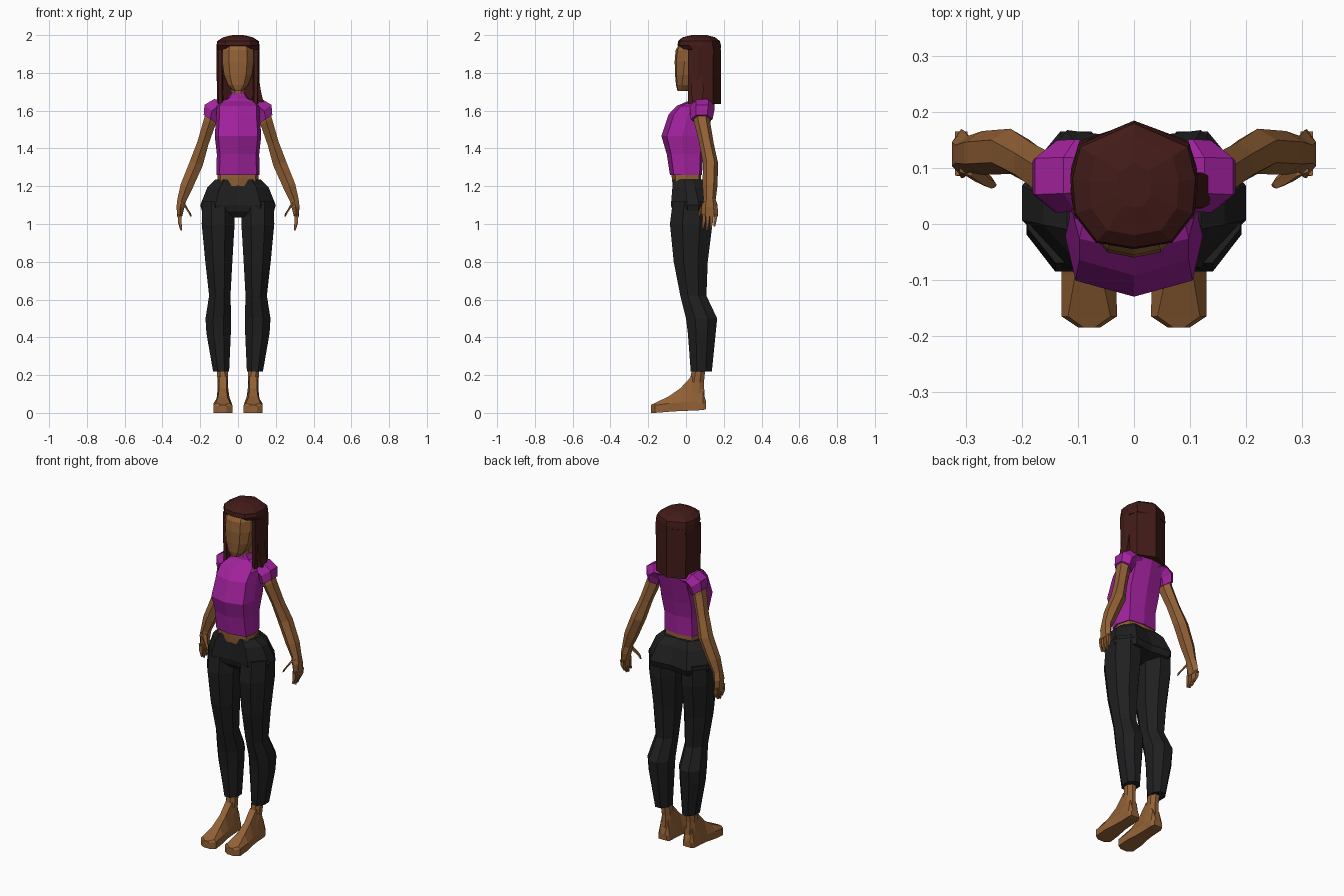
import bpy, bmesh
from math import cos, sin, radians, pi
from mathutils import Vector


def material(name, rgb):
    m = bpy.data.materials.new(name)
    m.diffuse_color = (*rgb, 1)
    return m


SKIN = material("skin", (0.29, 0.12, 0.037))
PURPLE = material("shirt", (0.36, 0.016, 0.34))
BLACK = material("trousers", (0.014, 0.014, 0.015))
BROWN = material("hair", (0.055, 0.011, 0.009))


def loft(name, rings, mat, mirror=False):
    """Skin a list of equal-length point rings, with closed ends."""
    bm = bmesh.new()
    vs = [[bm.verts.new(p) for p in r] for r in rings]
    n = len(vs[0])
    for a, b in zip(vs, vs[1:]):
        for i in range(n):
            j = (i + 1) % n
            bm.faces.new((a[i], a[j], b[j], b[i]))
    bm.faces.new(vs[0][::-1])
    bm.faces.new(vs[-1])
    bmesh.ops.recalc_face_normals(bm, faces=bm.faces)
    me = bpy.data.meshes.new(name)
    bm.to_mesh(me)
    bm.free()
    me.materials.append(mat)
    ob = bpy.data.objects.new(name, me)
    bpy.context.collection.objects.link(ob)
    if mirror:
        ob.modifiers.new("mirror", 'MIRROR')
    return ob


def sym(half):
    """Complete a half outline that starts and ends on the centre line."""
    return half + [(-x, y) for x, y in half[-2:0:-1]]


def ngon(n):
    s = 1 / cos(pi / n)
    return [(s * cos(2 * pi * (i + .5) / n), s * sin(2 * pi * (i + .5) / n)) for i in range(n)]


def box_rings(shape, specs):
    """Level rings fitted into (z, x0, x1, y0, y1)."""
    return [[((a + b) / 2 + (b - a) / 2 * u, (c + d) / 2 + (d - c) / 2 * v, z)
             for u, v in shape] for z, a, b, c, d in specs]


def body(name, shape, specs, mat):
    """Centred part from (z, half width, front y, back y)."""
    return loft(name, box_rings(shape, [(z, -w, w, c, d) for z, w, c, d in specs]), mat)


def tilted(shape, specs):
    """Rings from (x, y, z, rx, ry, tilt in degrees)."""
    return [[(x + rx * u * cos(radians(t)), y + ry * v, z + rx * u * sin(radians(t)))
             for u, v in shape] for x, y, z, rx, ry, t in specs]


TORSO = sym([(0, -1), (.85, -.76), (1, -.1), (.8, .85), (0, 1)])
HIP = sym([(0, -.88), (.6, -1), (1, -.3), (1, .2), (.6, 1), (0, .88)])
HEAD = sym([(0, -1), (.55, -.9), (.95, -.45), (1, .2), (.7, .8), (0, 1)])
CAP = sym([(0, -1), (.6, -.9), (.95, -.45), (1, .1), (.87, .62), (0, 1)])
OCT = ngon(8)
LIMB = ngon(6)

# shirt, with the collar rising round the neck
body("shirt", TORSO, [
    (1.26, .115, -.085, .085), (1.37, .112, -.102, .09), (1.465, .123, -.13, .11),
    (1.58, .115, -.092, .14), (1.625, .115, -.05, .15), (1.65, .1, .01, .152),
    (1.665, .055, .02, .14), (1.70, .034, .025, .10)], PURPLE)

# sleeves
loft("sleeve", tilted(LIMB, [
    (.147, .083, 1.555, .041, .05, 32), (.138, .085, 1.60, .05, .056, 38),
    (.105, .087, 1.625, .042, .056, 60), (.06, .087, 1.62, .03, .05, 75)]), PURPLE, True)

# bare waist
body("waist", TORSO, [(1.20, .112, -.07, .085), (1.24, .108, -.075, .08),
                      (1.28, .108, -.078, .08)], SKIN)

# trousers: hips and legs
body("trouser_hips", HIP, [
    (1.235, .12, -.066, .095), (1.195, .162, -.072, .13), (1.10, .2, -.08, .168),
    (1.065, .19, -.07, .155), (1.035, .04, -.03, .06)], BLACK)
loft("trouser_leg", box_rings(OCT, [
    (1.12, .02, .19, -.07, .14), (1.0, .018, .192, -.085, .14), (.80, .03, .173, -.065, .115),
    (.62, .04, .153, -.03, .108), (.50, .036, .172, .0, .165), (.42, .038, .167, .01, .157),
    (.22, .047, .132, .025, .137)]), BLACK, True)

# ankles and feet
loft("ankle", box_rings(OCT, [
    (.26, .053, .115, .035, .105), (.16, .053, .108, .02, .095), (.05, .05, .112, -.02, .1)]),
    SKIN, True)


def foot_section(y, x0, x1, edge, top, inset, sole):
    return [(x0, y, sole), (x1, y, sole), (x1, y, edge), (x1 - inset, y, top),
            (x0 + inset, y, top), (x0, y, edge)]


foot = [foot_section(*s) for s in [
    (.107, .055, .108, .045, .055, .01, .02), (.09, .045, .115, .05, .12, .012, .015),
    (.03, .045, .115, .06, .195, .015, .012), (-.03, .042, .12, .055, .13, .02, .01),
    (-.09, .033, .13, .05, .088, .025, .006), (-.165, .03, .13, .04, .052, .012, 0),
    (-.185, .06, .1, .035, .043, .01, 0)]]
loft("foot", foot, SKIN, True)

# arms, running down into the palms
loft("arm", tilted(LIMB, [
    (.132, .085, 1.62, .03, .035, 30), (.15, .085, 1.54, .034, .037, 25),
    (.185, .108, 1.43, .03, .033, 18), (.221, .13, 1.32, .036, .035, 18),
    (.272, .127, 1.20, .033, .034, 20), (.297, .125, 1.13, .024, .028, 20),
    (.305, .125, 1.09, .021, .037, 10), (.309, .126, 1.04, .013, .038, 0)]), SKIN, True)

# fingers and thumbs
for i, length in enumerate((.068, .08, .075, .058)):
    y = .096 + i * .02
    loft("finger", tilted(ngon(4), [
        (.309, y, 1.05, .011, .009, 0), (.308, y - .002, 1.045 - length / 2, .009, .008, 0),
        (.301, y - .006, 1.045 - length, .004, .004, 0)]), SKIN, True)
loft("thumb", tilted(ngon(5), [
    (.298, .105, 1.115, .015, .016, 20), (.275, .085, 1.085, .012, .012, 35),
    (.258, .074, 1.06, .009, .009, 30), (.250, .07, 1.04, .004, .004, 20)]), SKIN, True)

# neck and head
body("neck", OCT, [(1.62, .036, .03, .11), (1.78, .036, .02, .11)], SKIN)
body("head", HEAD, [
    (1.705, .025, -.045, .02), (1.735, .055, -.053, .06), (1.79, .078, -.058, .10),
    (1.86, .087, -.06, .13), (1.92, .086, -.055, .14), (1.955, .075, -.035, .14)], SKIN)

# hair: crown cap, hanging curtain and one loose lock
body("hair_crown", CAP, [
    (1.90, .112, .005, .182), (1.945, .114, -.045, .185), (1.968, .11, -.042, .18),
    (1.988, .08, -.02, .155), (2.0, .03, .03, .11)], BROWN)
CURTAIN = sym([(0, .185), (.1, .143), (.114, .06), (.106, .01), (.086, .012), (.08, .09), (0, .135)])
loft("hair_curtain", [[(x * k, y, z) for x, y in CURTAIN]
                      for z, k in ((1.925, 1), (1.78, .99), (1.635, .97))], BROWN)
loft("hair_lock", tilted(ngon(4), [
    (.098, .06, 1.80, .008, .03, 0), (.108, .06, 1.70, .014, .032, 0),
    (.117, .06, 1.645, .018, .025, 0)]), BROWN)
